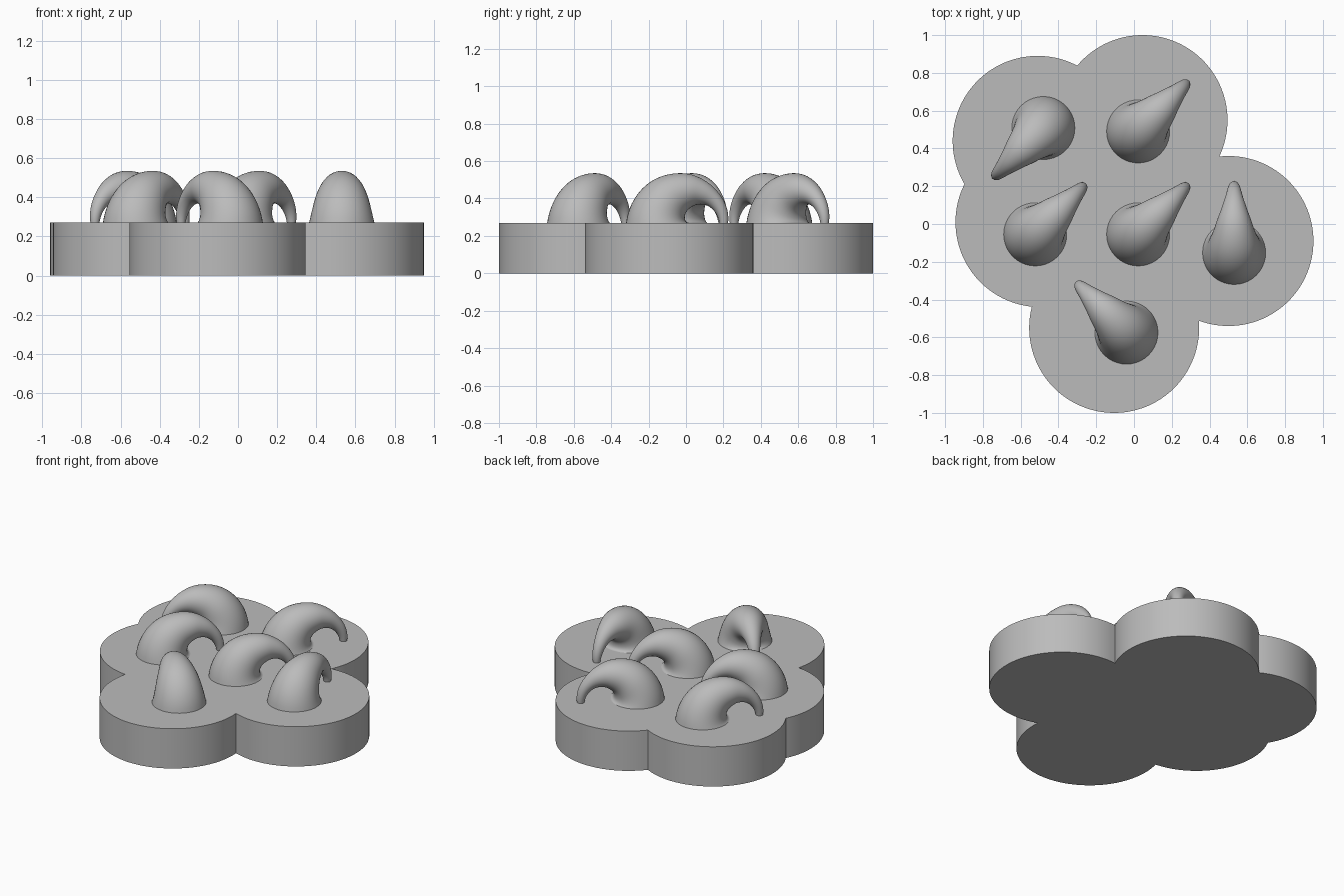
import bpy, bmesh, math
from mathutils import Vector

if "Cube" in bpy.data.objects:
    bpy.data.objects.remove(bpy.data.objects["Cube"])

grey = bpy.data.materials.new("plain grey")
grey.diffuse_color = (0.5, 0.5, 0.5, 1)
grey.use_nodes = True
grey.node_tree.nodes["Principled BSDF"].inputs["Base Color"].default_value = grey.diffuse_color

SLAB_TOP = 0.27
LOBE_R = 0.45
# lobe centres, clockwise from the back left
LOBES = [Vector(c) for c in [(-0.51, 0.44), (0.045, 0.55), (0.50, -0.09),
                             (-0.105, -0.55), (-0.495, 0.01)]]


def finish(bm, name, angle):
    bmesh.ops.recalc_face_normals(bm, faces=bm.faces)
    mesh = bpy.data.meshes.new(name)
    bm.to_mesh(mesh)
    bm.free()
    mesh.materials.append(grey)
    ob = bpy.data.objects.new(name, mesh)
    bpy.context.collection.objects.link(ob)
    bpy.ops.object.select_all(action='DESELECT')
    ob.select_set(True)
    bpy.context.view_layer.objects.active = ob
    bpy.ops.object.shade_smooth_by_angle(angle=math.radians(angle))
    return ob


def outer_crossing(a, b):
    """Outer meeting point of two neighbouring lobes."""
    d = b - a
    h = math.sqrt(LOBE_R ** 2 - (d.length / 2) ** 2)
    return (a + b) / 2 + Vector((-d.y, d.x)).normalized() * h


# scalloped slab: one arc per lobe, extruded up
bm = bmesh.new()
outline = []
n = len(LOBES)
STEPS = 56
for i, c in enumerate(LOBES):
    p = outer_crossing(LOBES[i - 1], c) - c
    q = outer_crossing(c, LOBES[(i + 1) % n]) - c
    a0 = math.atan2(p.y, p.x)
    sweep = (a0 - math.atan2(q.y, q.x)) % (2 * math.pi)
    for k in range(STEPS):
        a = a0 - sweep * k / STEPS
        outline.append(bm.verts.new((c.x + LOBE_R * math.cos(a),
                                     c.y + LOBE_R * math.sin(a), 0)))
base = bm.faces.new(outline)
up = bmesh.ops.extrude_face_region(bm, geom=[base], use_keep_orig=True)
bmesh.ops.translate(bm, vec=(0, 0, SLAB_TOP),
                    verts=[v for v in up["geom"] if isinstance(v, bmesh.types.BMVert)])
finish(bm, "scalloped_slab", 25)

# horn thickness along the arch: (fraction, radius)
TAPER = [(0, 0.167), (0.25, 0.134), (0.4, 0.107), (0.5, 0.089),
         (0.6, 0.068), (0.75, 0.044), (1, 0.023)]
SPAN, RISE = 0.355, 0.17


def radius(u):
    """Smooth interpolation of the taper."""
    for k in range(len(TAPER) - 1):
        (u0, r0), (u1, r1) = TAPER[k], TAPER[k + 1]
        if u <= u1:
            def slope(j):
                a, b = TAPER[max(j - 1, 0)], TAPER[min(j + 1, len(TAPER) - 1)]
                return (b[1] - a[1]) / (b[0] - a[0])
            t, w = (u - u0) / (u1 - u0), u1 - u0
            return ((2*t**3 - 3*t**2 + 1) * r0 + (t**3 - 2*t**2 + t) * w * slope(k)
                    + (3*t**2 - 2*t**3) * r1 + (t**3 - t**2) * w * slope(k + 1))


def horn(name, x, y, heading):
    """Tapered tube arching from a wide foot down to a thin tip."""
    bm = bmesh.new()
    ch, sh = math.cos(heading), math.sin(heading)
    rings, SIDES, CUTS = [], 40, 40
    for i in range(CUTS + 1):
        u = i / CUTS
        a = math.pi * (1 - u)
        r = radius(u)
        ring = []
        for k in range(SIDES):
            b = 2 * math.pi * k / SIDES
            s = SPAN / 2 + SPAN / 2 * math.cos(a) + r * math.cos(b) * math.cos(a)
            z = RISE * math.sin(a) + r * math.cos(b) * math.sin(a)
            w = r * math.sin(b)
            ring.append(bm.verts.new((x + s * ch - w * sh, y + s * sh + w * ch,
                                      SLAB_TOP + z)))
        rings.append(ring)
    for lo, hi in zip(rings, rings[1:]):
        for k in range(SIDES):
            j = (k + 1) % SIDES
            bm.faces.new((lo[k], lo[j], hi[j], hi[k]))
    bm.faces.new(rings[0])
    bm.faces.new(rings[-1])
    finish(bm, name, 50)


# six horns: foot position and heading in degrees
for name, x, y, deg in [("horn_back_left", -0.48, 0.508, 225),
                        ("horn_back_right", 0.022, 0.49, 45),
                        ("horn_left", -0.523, -0.055, 45),
                        ("horn_middle", 0.022, -0.055, 45),
                        ("horn_right", 0.53, -0.153, 90),
                        ("horn_front", -0.04, -0.575, 135)]:
    horn(name, x, y, math.radians(deg))
